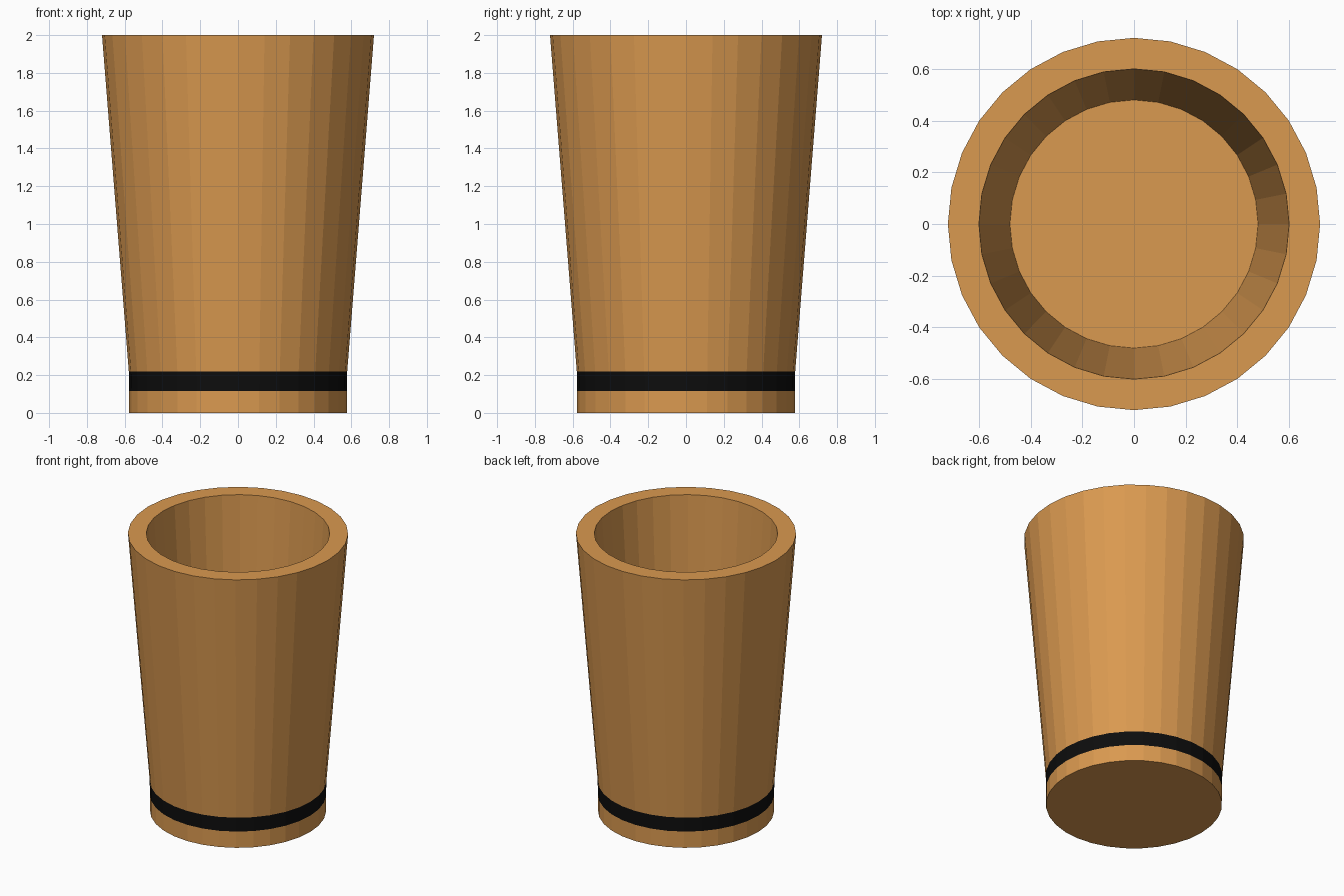
import bpy, bmesh
from math import cos, sin, tau

if "Cube" in bpy.data.objects:
    bpy.data.objects.remove(bpy.data.objects["Cube"])

SIDES = 32


def material(name, color):
    mat = bpy.data.materials.new(name)
    mat.diffuse_color = (*color, 1)
    mat.use_nodes = True
    mat.node_tree.nodes["Principled BSDF"].inputs["Base Color"].default_value = mat.diffuse_color
    return mat


wood = material("wood", (0.70, 0.32, 0.08))
black = material("black_band", (0.004, 0.004, 0.004))

# Cup profile: (radius, height), from the underside up, over the rim, down to the inner floor
profile = [(0.576, 0), (0.576, 0.117), (0.578, 0.218), (0.72, 2), (0.60, 2), (0.48, 0.218)]
BAND = 1  # profile segment that carries the dark stripe

bm = bmesh.new()
rings = [[bm.verts.new((r * cos(tau * i / SIDES), r * sin(tau * i / SIDES), z))
          for i in range(SIDES)] for r, z in profile]

# Walls and rim
for k, (low, high) in enumerate(zip(rings, rings[1:])):
    for i in range(SIDES):
        j = (i + 1) % SIDES
        face = bm.faces.new((low[i], low[j], high[j], high[i]))
        face.material_index = 1 if k == BAND else 0

# Underside and inner floor
bm.faces.new(rings[0][::-1])
bm.faces.new(rings[-1])
bmesh.ops.recalc_face_normals(bm, faces=bm.faces)

mesh = bpy.data.meshes.new("cup")
bm.to_mesh(mesh)
bm.free()
mesh.materials.append(wood)
mesh.materials.append(black)
bpy.context.collection.objects.link(bpy.data.objects.new("cup", mesh))
